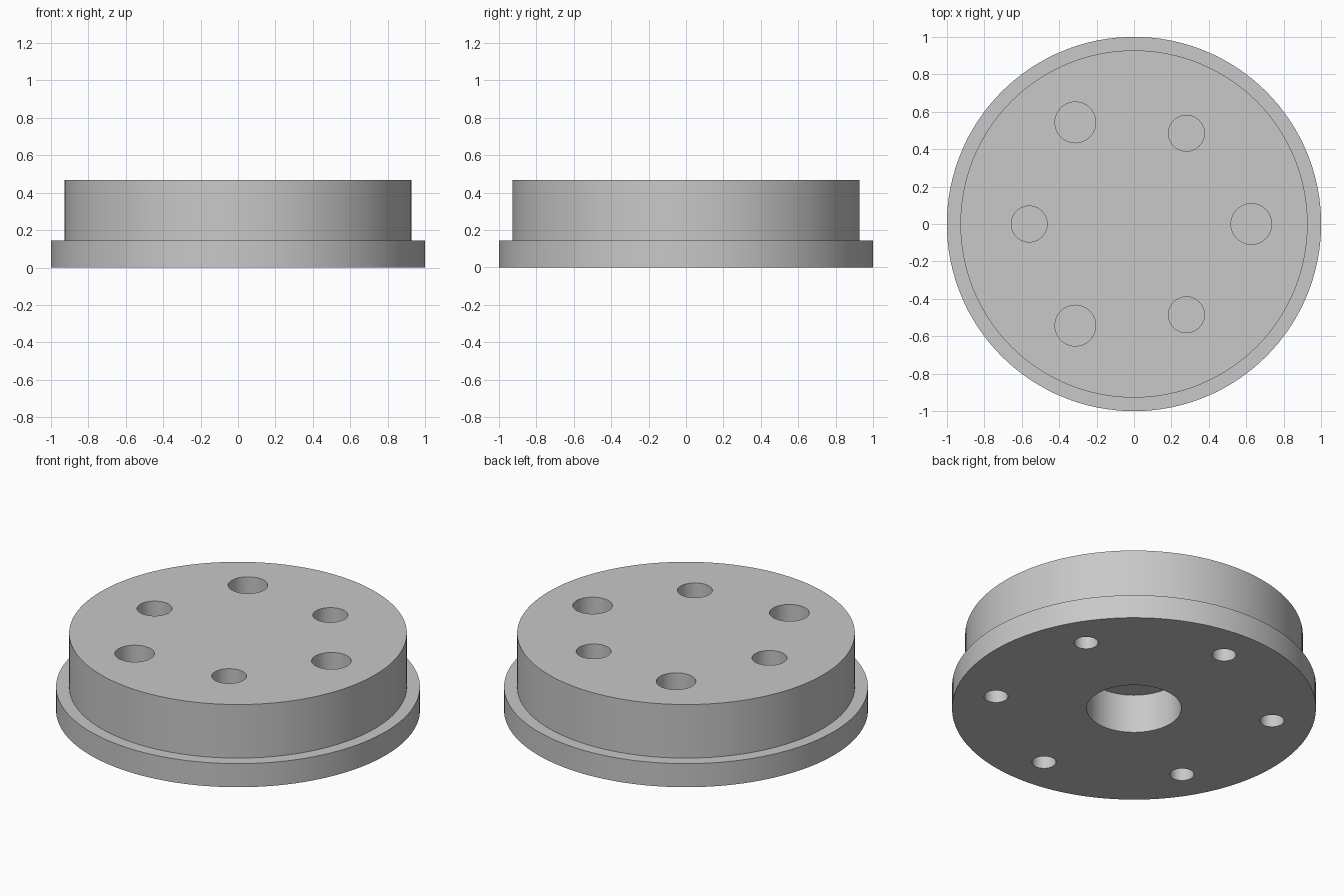
import bpy, bmesh
from math import sin, cos, pi, radians
from mathutils import Matrix, Vector

if "Cube" in bpy.data.objects:
    bpy.data.objects.remove(bpy.data.objects["Cube"], do_unlink=True)

SEGMENTS = 128
HEIGHT = 0.468
FLANGE = 0.143
DEPTH = 0.235

grey = bpy.data.materials.new("plain grey")
grey.use_nodes = True
grey.diffuse_color = (0.58, 0.58, 0.58, 1)
grey.node_tree.nodes["Principled BSDF"].inputs["Base Color"].default_value = grey.diffuse_color


def add_object(name, bm):
    bmesh.ops.recalc_face_normals(bm, faces=bm.faces)
    mesh = bpy.data.meshes.new(name)
    bm.to_mesh(mesh)
    bm.free()
    mesh.materials.append(grey)
    obj = bpy.data.objects.new(name, mesh)
    bpy.context.collection.objects.link(obj)
    return obj


def turned_solid(name, profile):
    """Revolve (radius, height) points and close both ends with flat discs."""
    bm = bmesh.new()
    rings = []
    for r, z in profile:
        angles = [2 * pi * i / SEGMENTS for i in range(SEGMENTS)]
        rings.append([bm.verts.new((r * cos(a), r * sin(a), z)) for a in angles])
    for low, high in zip(rings, rings[1:]):
        for i in range(SEGMENTS):
            j = (i + 1) % SEGMENTS
            bm.faces.new((low[i], low[j], high[j], high[i]))
    bm.faces.new(rings[0])
    bm.faces.new(rings[-1])
    return add_object(name, bm)


def hole_ring(bm, count, start, ring_radius, radius, bottom, top):
    """Add a circle of upright drill cylinders."""
    for i in range(count):
        a = radians(start) + 2 * pi * i / count
        place = Vector((ring_radius * cos(a), ring_radius * sin(a), (bottom + top) / 2))
        bmesh.ops.create_cone(bm, cap_ends=True, segments=48, radius1=radius,
                              radius2=radius, depth=top - bottom,
                              matrix=Matrix.Translation(place))


# Flanged disc with the central recess underneath
body = turned_solid("flanged_disc", [
    (0.26, DEPTH), (0.26, 0), (1, 0), (1, FLANGE), (0.928, FLANGE), (0.928, HEIGHT)])

# Alternating large and small top holes, and the small underside holes
drills = bmesh.new()
hole_ring(drills, 3, 0, 0.627, 0.109, HEIGHT - DEPTH, HEIGHT + 0.1)
hole_ring(drills, 3, 60, 0.56, 0.096, HEIGHT - DEPTH, HEIGHT + 0.1)
hole_ring(drills, 6, 30, 0.77, 0.066, -0.1, DEPTH)
cutter = add_object("hole_cutter", drills)
cutter.hide_render = True

cut = body.modifiers.new("holes", "BOOLEAN")
cut.operation = "DIFFERENCE"
cut.solver = "EXACT"
cut.object = cutter

bpy.ops.object.select_all(action="DESELECT")
body.select_set(True)
bpy.context.view_layer.objects.active = body
bpy.ops.object.modifier_apply(modifier=cut.name)
bpy.data.objects.remove(cutter, do_unlink=True)
bpy.ops.object.shade_smooth_by_angle(angle=radians(30))
